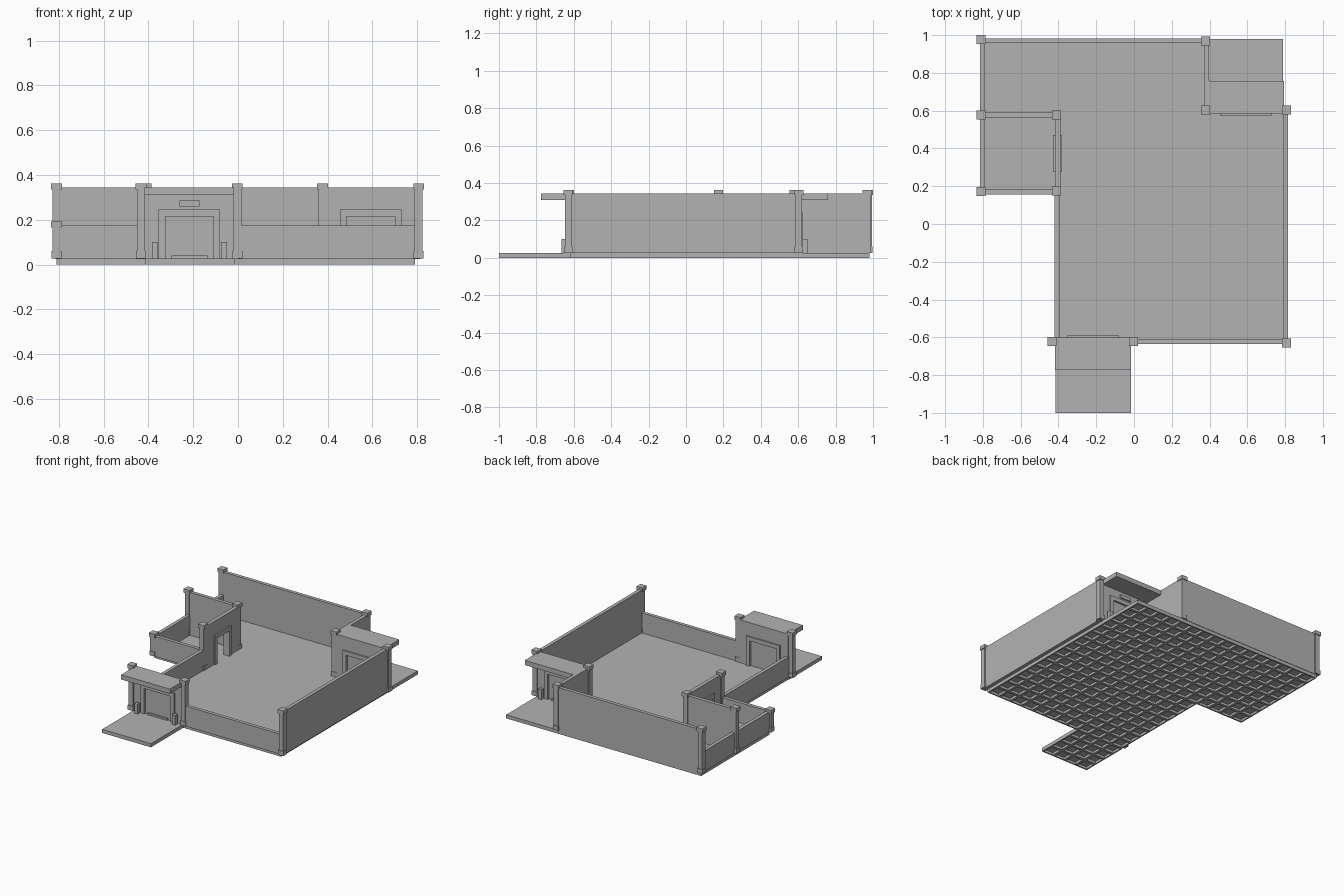
import bpy
import bmesh
from math import pi
from mathutils import Matrix, Vector

cube = bpy.data.objects.get("Cube")
if cube:
    bpy.data.objects.remove(cube, do_unlink=True)

grey = bpy.data.materials.new("stone_grey")
grey.use_nodes = True
colour = (0.45, 0.45, 0.45, 1)
grey.diffuse_color = colour
grey.node_tree.nodes["Principled BSDF"].inputs["Base Color"].default_value = colour

FLOOR, TOP, LOW = 0.027, 0.345, 0.175
IDENTITY = Matrix.Identity(4)


def finish(name, bm, place=IDENTITY):
    mesh = bpy.data.meshes.new(name)
    bm.to_mesh(mesh)
    bm.free()
    mesh.materials.append(grey)
    obj = bpy.data.objects.new(name, mesh)
    bpy.context.collection.objects.link(obj)
    obj.matrix_world = place
    return obj


def add_box(bm, x, y, z):
    size = Vector((x[1] - x[0], y[1] - y[0], z[1] - z[0]))
    mid = Vector((x[0] + x[1], y[0] + y[1], z[0] + z[1])) / 2
    matrix = Matrix.Translation(mid) @ Matrix.Diagonal((*size, 1))
    return bmesh.ops.create_cube(bm, size=1, matrix=matrix)["verts"]


def box(name, x, y, z, place=IDENTITY):
    bm = bmesh.new()
    add_box(bm, x, y, z)
    return finish(name, bm, place)


def floor_tile(name, x, y, cells=4):
    """Slab whose underside is a waffle of square pockets."""
    bm = bmesh.new()
    add_box(bm, x, y, (0, FLOOR))
    bm.faces.ensure_lookup_table()
    bottom = min(bm.faces, key=lambda f: f.calc_center_median().z)
    bmesh.ops.delete(bm, geom=[bottom], context="FACES_ONLY")
    matrix = (Matrix.Translation(((x[0] + x[1]) / 2, (y[0] + y[1]) / 2, 0))
              @ Matrix.Diagonal((x[1] - x[0], y[1] - y[0], 1, 1)))
    grid = bmesh.ops.create_grid(bm, x_segments=cells, y_segments=cells,
                                 size=0.5, matrix=matrix)
    faces = list({f for v in grid["verts"] for f in v.link_faces})
    bmesh.ops.reverse_faces(bm, faces=faces)
    bmesh.ops.inset_individual(bm, faces=faces, thickness=0.014)
    for v in {v for f in faces for v in f.verts}:
        v.co.z = 0
    pockets = bmesh.ops.extrude_discrete_faces(bm, faces=faces)["faces"]
    for f in pockets:
        for v in f.verts:
            v.co.z = FLOOR - 0.009
    finish(name, bm)


def column(name, x, y, top=TOP):
    bm = bmesh.new()
    for half, low, high in ((0.022, FLOOR, 0.06),
                            (0.018, 0.06, top - 0.01),
                            (0.024, top - 0.01, top + 0.018)):
        add_box(bm, (x - half, x + half), (y - half, y + half), (low, high))
    finish(name, bm)


def doorway(name, x, y, angle, half, opening, trim, wall_top):
    """Wall with a framed opening; local -y faces outward."""
    place = Matrix.Translation((x, y, 0)) @ Matrix.Rotation(angle, 4, "Z")
    outer, head = opening + trim, 0.215
    wall, frame = bmesh.new(), bmesh.new()
    for s in (-1, 1):
        add_box(wall, sorted((s * outer, s * half)), (-0.014, 0.014), (FLOOR, wall_top))
        add_box(frame, sorted((s * opening, s * outer)), (-0.024, 0.024), (FLOOR, head))
    add_box(wall, (-outer, outer), (-0.014, 0.014), (head + trim, wall_top))
    add_box(frame, (-outer, outer), (-0.024, 0.024), (head, head + trim))
    finish(name + "_wall", wall, place)
    finish(name + "_frame", frame, place)
    return place


def porch(name, x, y, angle):
    """Closed entrance with a canopy, sign plate and short posts."""
    place = doorway(name, x, y, angle, 0.2, 0.1075, 0.03, 0.31)
    box(name + "_door", (-0.1075, 0.1075), (-0.01, 0.01), (FLOOR, 0.215), place)
    box(name + "_canopy", (-0.2, 0.2), (-0.16, 0.014), (0.31, TOP), place)
    box(name + "_plate", (-0.045, 0.045), (-0.023, -0.014), (0.26, 0.285), place)
    box(name + "_threshold", (-0.08, 0.08), (-0.022, 0.01), (FLOOR, 0.04), place)
    for s in (-1, 1):
        box(name + "_post", sorted((s * 0.14, s * 0.168)), (-0.052, -0.026),
            (FLOOR, 0.1), place)


# Floor: a 4 x 4 block of tiles less the notch, plus the front step
for i in range(4):
    for j in range(4):
        if i == 0 and j > 1:
            continue
        x, y = -0.81 + 0.4 * i, 0.98 - 0.4 * j
        floor_tile("floor_tile", (x, x + 0.4), (y - 0.4, y))
floor_tile("front_step", (-0.415, -0.015), (-1.0, -0.62))

# Walls, each a straight run of full or half height
T = 0.013
for name, ax, ay, bx, by, top in (
        ("back_wall", -0.81, 0.97, 0.38, 0.97, TOP),
        ("left_wall", 0.803, -0.625, 0.803, 0.6, TOP),
        ("back_porch_side_wall", 0.383, 0.6, 0.383, 0.97, TOP),
        ("room_divider_wall", -0.81, 0.577, -0.41, 0.577, TOP),
        ("front_low_wall", 0, -0.623, 0.81, -0.623, LOW),
        ("right_low_wall", -0.408, -0.62, -0.408, 0.175, LOW),
        ("room_front_low_wall", -0.81, 0.169, -0.41, 0.169, LOW),
        ("room_side_low_wall", -0.803, 0.169, -0.803, 0.97, LOW)):
    along_x = ay == by
    dx, dy = (0, T) if along_x else (T, 0)
    box(name, (ax - dx, bx + dx), (ay - dy, by + dy), (FLOOR - 0.002, top))

# Columns at wall ends and corners
for x, y in ((-0.811, 0.976), (-0.811, 0.578), (-0.41, 0.578), (-0.41, 0.175),
             (-0.433, -0.622), (-0.003, -0.622), (0.807, -0.63),
             (0.807, 0.603), (0.378, 0.603), (0.378, 0.968)):
    column("column", x, y)
column("low_column", -0.811, 0.171, LOW)

# Entrances and the open inner doorway
porch("front_porch", -0.217, -0.614, 0)
porch("back_porch", 0.593, 0.598, pi)
doorway("inner_doorway", -0.404, 0.372, -pi / 2, 0.2, 0.07, 0.028, TOP)
